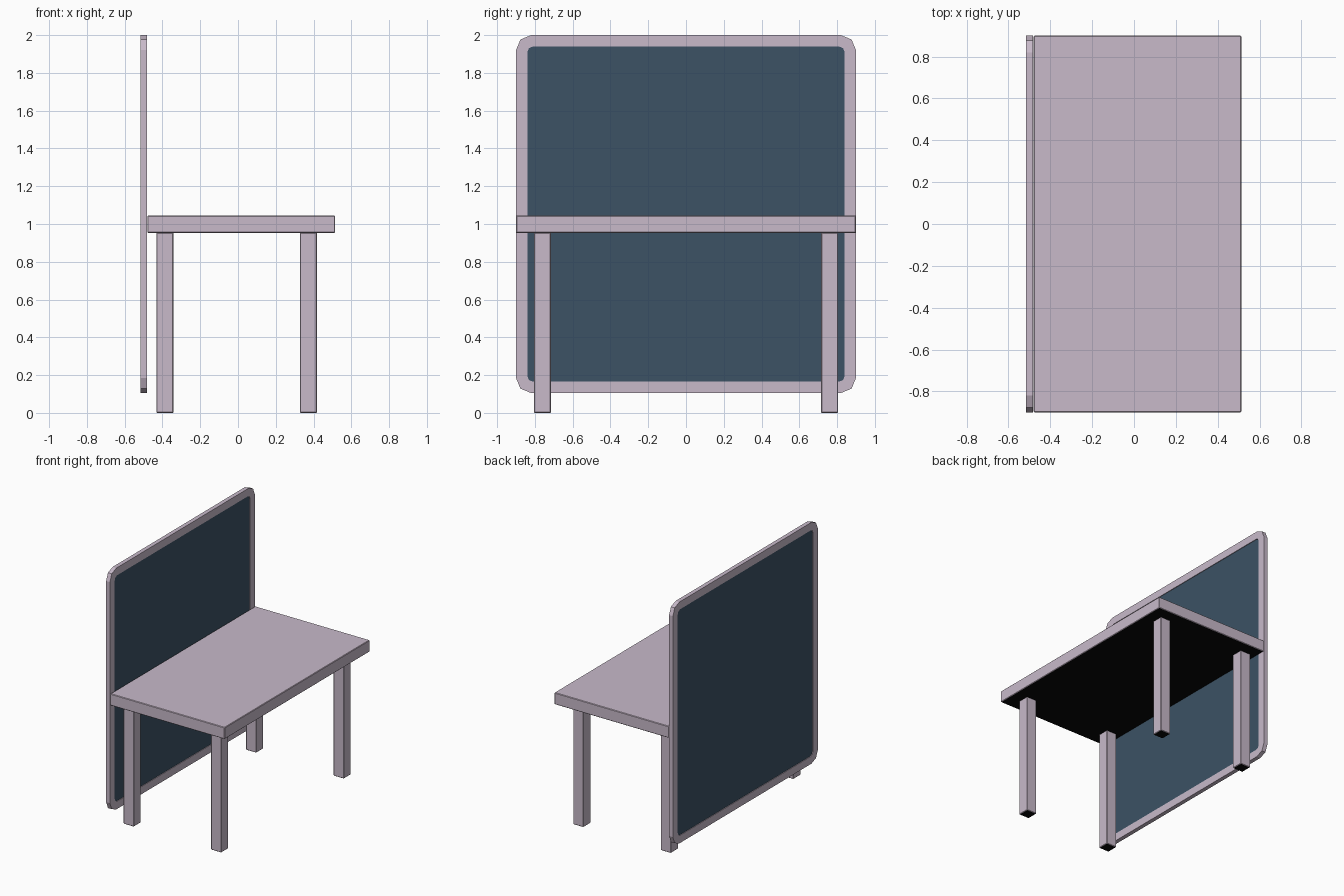
import bpy, bmesh, math

if "Cube" in bpy.data.objects:
    bpy.data.objects.remove(bpy.data.objects["Cube"])


def material(name, rgb):
    m = bpy.data.materials.new(name)
    m.diffuse_color = (*rgb, 1)
    m.use_nodes = True
    m.node_tree.nodes["Principled BSDF"].inputs["Base Color"].default_value = m.diffuse_color
    return m


LILAC = material("pale lilac", (0.58, 0.49, 0.59))
BLUE = material("slate blue", (0.045, 0.085, 0.128))
BLACK = material("black", (0.002, 0.002, 0.002))


def finish(name, bm, mats):
    bmesh.ops.recalc_face_normals(bm, faces=bm.faces)
    me = bpy.data.meshes.new(name)
    bm.to_mesh(me)
    bm.free()
    for m in mats:
        me.materials.append(m)
    ob = bpy.data.objects.new(name, me)
    bpy.context.collection.objects.link(ob)
    return ob


def box(name, lo, hi):
    """Slightly bevelled box with a black underside."""
    bm = bmesh.new()
    bmesh.ops.create_cube(bm, size=1)
    for v in bm.verts:
        v.co = [(a + b) / 2 + c * (b - a) for a, b, c in zip(lo, hi, v.co)]
    bmesh.ops.bevel(bm, geom=bm.edges[:], offset=0.004, segments=1,
                    affect='EDGES', profile=0.5)
    bm.normal_update()
    for f in bm.faces:
        f.material_index = 1 if f.normal.z < -0.9 else 0
    return finish(name, bm, [LILAC, BLACK])


def rounded(half_y, z0, z1, r, steps=2):
    """Rounded rectangle outline in the YZ plane."""
    pts = []
    corners = [(half_y - r, z1 - r), (r - half_y, z1 - r),
               (r - half_y, z0 + r), (half_y - r, z0 + r)]
    for k, (cy, cz) in enumerate(corners):
        for s in range(steps + 1):
            a = math.pi / 2 * (k + s / steps)
            pts.append((cy + r * math.cos(a), cz + r * math.sin(a)))
    return pts


X0, X1 = -0.516, -0.483
outer = rounded(0.9, 0.105, 2.0, 0.08)
inner = rounded(0.84, 0.165, 1.94, 0.03)

# Screen frame: closed ring of four loops
bm = bmesh.new()
loops = [[bm.verts.new((x, y, z)) for y, z in pts]
         for x, pts in ((X0, outer), (X1, outer), (X1, inner), (X0, inner))]
n = len(outer)
for k in range(4):
    a, b = loops[k], loops[(k + 1) % 4]
    for i in range(n):
        j = (i + 1) % n
        bm.faces.new((a[i], a[j], b[j], b[i]))
finish("screen_frame", bm, [LILAC])

# Screen panel, slightly recessed on both sides
bm = bmesh.new()
a, b = [[bm.verts.new((x, y, z)) for y, z in inner]
        for x in (X0 + 0.005, X1 - 0.005)]
bm.faces.new(a)
bm.faces.new(b)
for i in range(n):
    j = (i + 1) % n
    bm.faces.new((a[i], a[j], b[j], b[i]))
finish("screen_panel", bm, [BLUE])

# Desk top and four legs
box("desk_top", (-0.48, -0.9, 0.953), (0.514, 0.9, 1.045))
for xn, x in (("back", -0.387), ("front", 0.373)):
    for yn, y in (("left", -0.76), ("right", 0.76)):
        box(f"{xn}_{yn}_leg", (x - 0.045, y - 0.045, 0),
            (x + 0.045, y + 0.045, 0.955))
